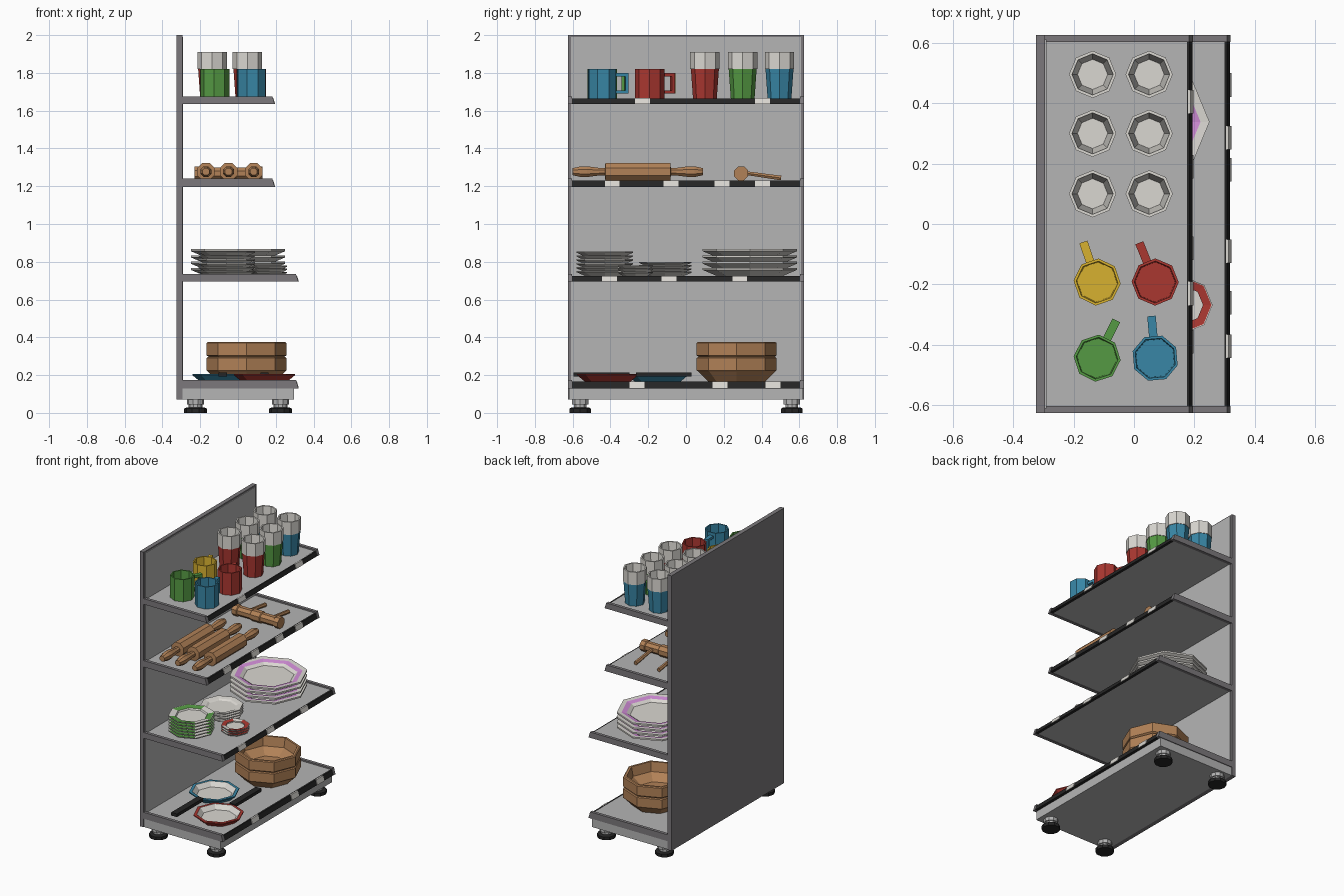
import bpy, bmesh, math
from mathutils import Matrix, Euler

if "Cube" in bpy.data.objects:
    bpy.data.objects.remove(bpy.data.objects["Cube"])

def material(name, r, g, b):
    m = bpy.data.materials.new(name)
    m.diffuse_color = (r, g, b, 1)
    m.use_nodes = True
    m.node_tree.nodes["Principled BSDF"].inputs["Base Color"].default_value = m.diffuse_color
    return m

LIGHT = material("light grey", .46, .46, .46)
DARK = material("dark grey", .20, .19, .20)
BLACK = material("black", .018, .018, .018)
WHITE = material("off white", .70, .68, .64)
WOOD = material("wood", .44, .22, .095)
RED = material("red", .40, .038, .03)
GREEN = material("green", .09, .32, .056)
BLUE = material("blue", .04, .24, .38)
YELLOW = material("yellow", .68, .44, .03)
PINK = material("pink", .62, .26, .66)
A8 = math.pi / 8

def finish(name, bm, mats, loc, rot):
    bmesh.ops.recalc_face_normals(bm, faces=bm.faces[:])
    me = bpy.data.meshes.new(name)
    bm.to_mesh(me)
    bm.free()
    for m in mats:
        me.materials.append(m)
    ob = bpy.data.objects.new(name, me)
    ob.location, ob.rotation_euler = loc, rot
    bpy.context.collection.objects.link(ob)
    return ob

def prism(name, pts, y0, y1, mat, loc=(0, 0, 0), rot=(0, 0, 0)):
    """Extrude an x-z outline along y."""
    bm = bmesh.new()
    a = [bm.verts.new((x, y0, z)) for x, z in pts]
    b = [bm.verts.new((x, y1, z)) for x, z in pts]
    bm.faces.new(a)
    bm.faces.new(b)
    n = len(pts)
    for i in range(n):
        bm.faces.new((a[i], a[(i + 1) % n], b[(i + 1) % n], b[i]))
    return finish(name, bm, [mat], loc, rot)

def box(name, x0, x1, y0, y1, z0, z1, mat):
    return prism(name, [(x0, z0), (x1, z0), (x1, z1), (x0, z1)], y0, y1, mat)

def lathe(name, prof, mats, loc, rot=(0, 0, 0), n=8, spin=0.0, pick=None):
    """Revolve (r, z) points; pick(segment, sector) gives a material index."""
    bm = bmesh.new()
    rings = []
    for r, z in prof:
        if r == 0:
            rings.append([bm.verts.new((0, 0, z))] * n)
        else:
            rings.append([bm.verts.new((r * math.cos(spin + 2 * math.pi * k / n),
                                        r * math.sin(spin + 2 * math.pi * k / n), z))
                          for k in range(n)])
    for s in range(len(rings) - 1):
        p, q = rings[s], rings[s + 1]
        for k in range(n):
            vs = list(dict.fromkeys((p[k], p[(k + 1) % n], q[(k + 1) % n], q[k])))
            f = bm.faces.new(vs)
            f.material_index = pick(s, k) if pick else 0
    return finish(name, bm, mats, loc, rot)

# back panel, with its light inner face
box("back_panel", -.325, -.295, -.625, .625, .07, 2.0, DARK)
box("back_panel_face", -.296, -.29, -.61, .61, .08, 1.99, LIGHT)

# base and feet
box("base", -.295, .297, -.62, .62, .07, .135, LIGHT)
for x in (-.225, .225):
    for y in (-.56, .56):
        lathe("foot_pad", [(0, 0), (.06, 0), (.06, .022), (.05, .028), (0, .028)], [BLACK], (x, y, 0), n=10)
        lathe("foot_stem", [(0, .026), (.036, .026), (.036, .045), (.046, .045), (.046, .075), (0, .075)],
              [LIGHT], (x, y, 0), n=10)

# shelves: bottom height, top height, front edge, label centres
SHELVES = [(.13, .175, .32, (-.26, .18, .46)),
           (.695, .735, .32, (-.405, -.09, .285)),
           (1.195, 1.24, .195, (-.39, -.08, .19, .405)),
           (1.635, 1.675, .195, (-.23, .405))]
for lo, hi, xf, labels in SHELVES:
    surf = hi - .01
    box("shelf", -.295, xf - .02, -.61, .61, lo + .002, surf, LIGHT)
    for s in (-1, 1):
        prism("shelf_end_rim", [(-.295, lo), (xf, lo), (xf - .013, hi), (-.295, hi)],
              s * .603, s * .625, DARK)
    prism("price_strip", [(xf - .022, lo), (xf - .002, lo), (xf - .012, surf), (xf - .025, surf)],
          -.603, .603, BLACK)
    for y in labels:
        prism("price_label", [(xf - .006, lo + .001), (xf + .002, lo + .001),
                              (xf - .008, surf + .001), (xf - .016, surf + .001)], y - .039, y + .039, WHITE)

# tumblers: coloured lower body, white top and inside
top = 1.665
for y, mat in ((.10, RED), (.30, GREEN), (.495, BLUE)):
    for x in (-.137, .05):
        lathe("tumbler", [(0, 0), (.063, 0), (.074, .155), (.078, .155), (.078, .245),
                          (.068, .245), (.05, .015), (0, .015)],
              [WHITE, mat], (x, y, top), pick=lambda s, k: 1 if s < 2 else 0)

# mugs with handles
for x, y, ang, mat in ((-.122, -.192, 109, YELLOW), (.07, -.192, 112, RED),
                       (-.122, -.444, 63, GREEN), (.07, -.444, 95, BLUE)):
    r = (0, 0, math.radians(ang))
    lathe("mug", [(0, 0), (.078, 0), (.078, .155), (.069, .155), (.066, .015), (0, .015)],
          [mat], (x, y, top), r, spin=A8)
    prism("mug_handle", [(.068, .025), (.14, .025), (.14, .135), (.068, .135),
                         (.068, .117), (.122, .117), (.122, .043), (.068, .043)],
          -.014, .014, mat, (x, y, top), r)

# rolling pins
half = [(.05, .172), (.021, .175), (.021, .20), (.031, .27), (.031, .30), (.02, .345), (0, .345)]
pin = [(r, -z) for r, z in reversed(half)] + half
for x in (-.17, -.05, .083):
    lathe("rolling_pin", pin, [WOOD], (x, -.255, 1.277), (-math.pi / 2, 0, 0), spin=A8)

# mallets
for x in (-.14, .04):
    lathe("mallet_head", [(0, -.09), (.04, -.09), (.04, -.055), (.034, -.05), (.034, .05),
                          (.04, .055), (.04, .09), (0, .09)],
          [WOOD], (x, .292, 1.268), (0, math.pi / 2, 0), spin=A8)
    lathe("mallet_handle", [(0, 0), (.011, 0), (.014, .205), (0, .205)], [WOOD],
          (x, .30, 1.272), (math.radians(-98), 0, 0), n=6)

# plate stacks; the decorated ring is coloured by sector
def plates(name, x, y, R, count, height, mat, outer, inner, sectors):
    pitch = height / (count + .3)
    h = pitch * 1.3
    for i in range(count):
        lathe(name, [(0, 0), (.7 * R, 0), (R, .75 * h), (R, h), (outer * R, .93 * h),
                     (inner * R, .75 * h), (.66 * R, .4 * h), (0, .4 * h)],
              [WHITE, mat], (x, y, .725 + i * pitch),
              pick=lambda s, k: 1 if s == 4 and k in sectors else 0)

plates("large_plate", 0, .338, .25, 4, .142, PINK, .88, .75, range(8))
plates("side_plate", -.06, -.43, .15, 6, .13, GREEN, .97, .70, (0, 2, 3, 5, 6))
plates("plain_plate", -.05, -.11, .14, 4, .075, WHITE, .9, .75, ())
plates("saucer", .167, -.268, .093, 3, .055, RED, .96, .66, (0, 1, 3, 4, 6, 7))

# stacked wooden bowls
for i in range(2):
    lathe("wooden_bowl", [(0, 0), (.15, 0), (.205, .055), (.212, .06), (.212, .125), (.205, .13),
                          (.19, .13), (.178, .065), (.12, .02), (0, .02)],
          [WOOD], (.045, .268, .165 + .08 * i))

# frying pans with black handles
for x, y, s, mat in ((.14, -.415, 1, RED), (-.08, -.15, -1, BLUE)):
    lathe("frying_pan", [(0, 0), (.12, 0), (.162, .035), (.162, .042), (.142, .042), (.115, .012), (0, .012)],
          [WHITE, mat], (x, y, .165), pick=lambda s, k: 1 if s < 4 else 0)
    box("pan_handle", x - .022, x + .022, y + s * .15, y + s * .445, .193, .215, BLACK)
